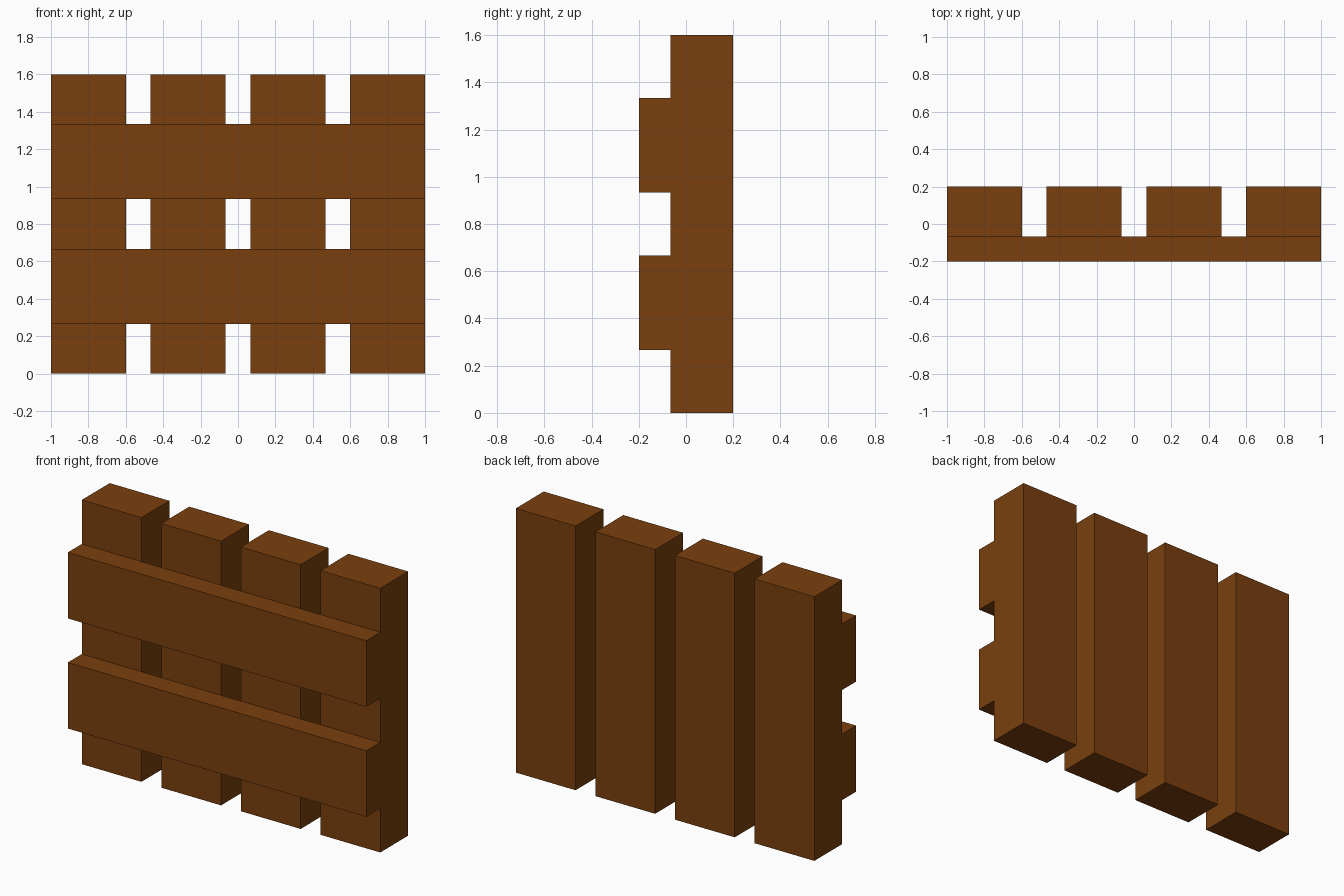
import bpy

cube = bpy.data.objects.get("Cube")
if cube:
    bpy.data.objects.remove(cube, do_unlink=True)

# Brown wood
wood = bpy.data.materials.new("brown_wood")
wood.use_nodes = True
colour = (0.195, 0.051, 0.0044, 1)
wood.diffuse_color = colour
bsdf = next(n for n in wood.node_tree.nodes if n.type == "BSDF_PRINCIPLED")
bsdf.inputs["Base Color"].default_value = colour

U = 2 / 15  # plank module: gap between boards and rail thickness


def board(name, centre, size):
    bpy.ops.mesh.primitive_cube_add(size=1, location=centre)
    obj = bpy.context.object
    obj.name = name
    obj.scale = size
    bpy.ops.object.transform_apply(location=False, rotation=False, scale=True)
    obj.data.materials.append(wood)


# Four thick upright boards
for i in range(4):
    board(f"upright_board_{i + 1}", ((i - 1.5) * 4 * U, U / 2, 6 * U),
          (3 * U, 2 * U, 12 * U))

# Two thinner rails across the front
for name, z in (("lower_rail", 3.5 * U), ("upper_rail", 8.5 * U)):
    board(name, (0, -U, z), (15 * U, U, 3 * U))
